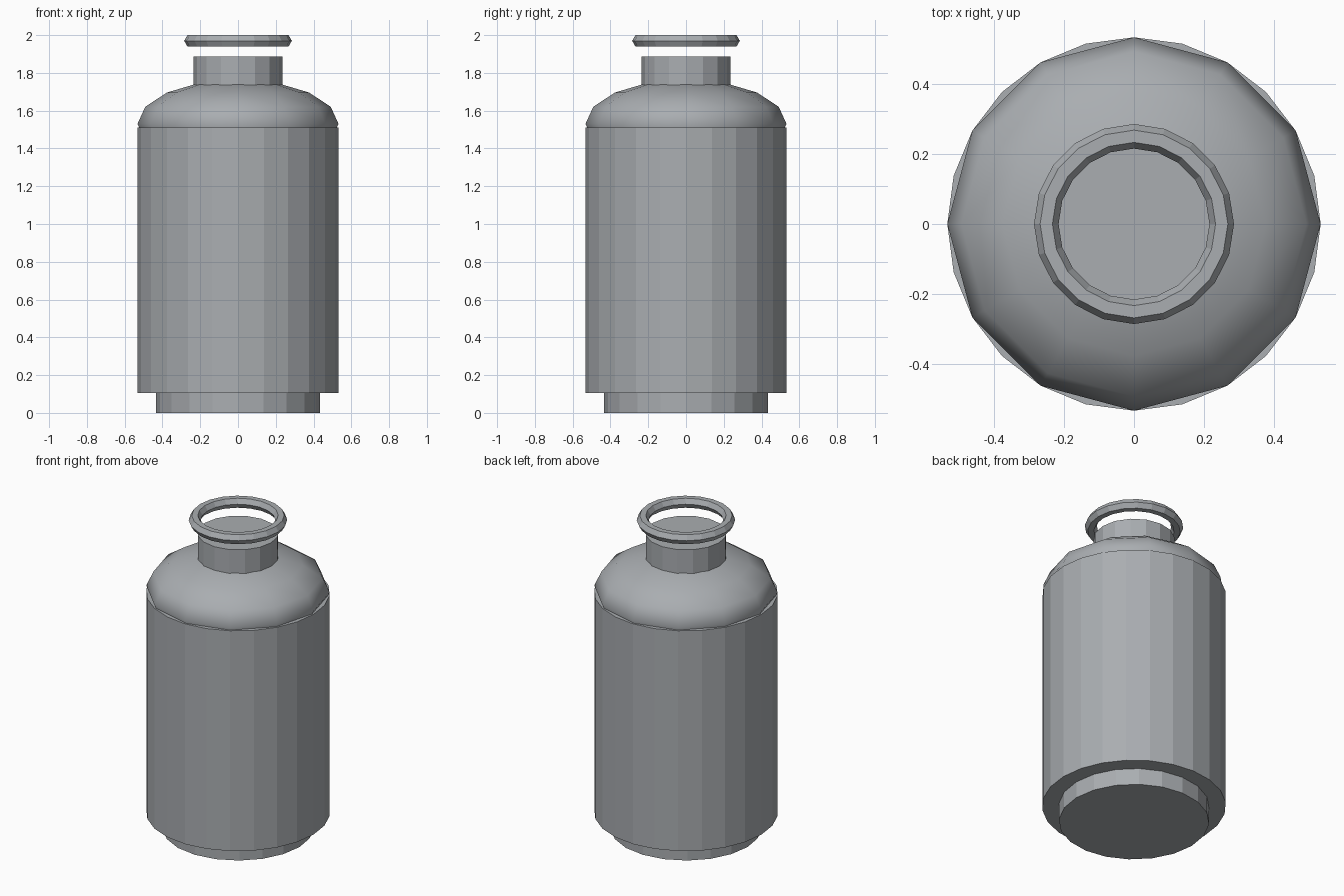
import bpy, math

# Remove the default cube
if "Cube" in bpy.data.objects:
    bpy.data.objects.remove(bpy.data.objects["Cube"], do_unlink=True)

# One brushed grey metal for every part
GREY = (0.40, 0.42, 0.44, 1)
metal = bpy.data.materials.new("grey_metal")
metal.use_nodes = True
metal.diffuse_color = GREY
metal.node_tree.nodes["Principled BSDF"].inputs["Base Color"].default_value = GREY


def finish(name):
    obj = bpy.context.object
    obj.name = name
    obj.data.materials.append(metal)
    return obj


def cylinder(name, sides, radius, bottom, top):
    bpy.ops.mesh.primitive_cylinder_add(
        vertices=sides, radius=radius, depth=top - bottom,
        location=(0, 0, (bottom + top) / 2))
    return finish(name)


# Foot, main body and neck
cylinder("foot", 20, 0.435, 0, 0.11)
cylinder("body", 24, 0.532, 0.105, 1.51)
cylinder("neck", 16, 0.235, 1.70, 1.888)

# Smooth flattened dome forming the shoulder
bpy.ops.mesh.primitive_uv_sphere_add(
    segments=12, ring_count=8, radius=1, location=(0, 0, 1.53))
shoulder = finish("shoulder")
shoulder.scale = (0.532, 0.532, 0.235)
bpy.ops.object.transform_apply(location=False, rotation=False, scale=True)
bpy.ops.object.shade_smooth()

# Six-sided rim ring above the neck
bpy.ops.mesh.primitive_torus_add(
    major_segments=20, minor_segments=6, major_radius=0.25,
    minor_radius=0.035, location=(0, 0, 1.97))
finish("rim_ring")
bpy.ops.object.shade_flat()
